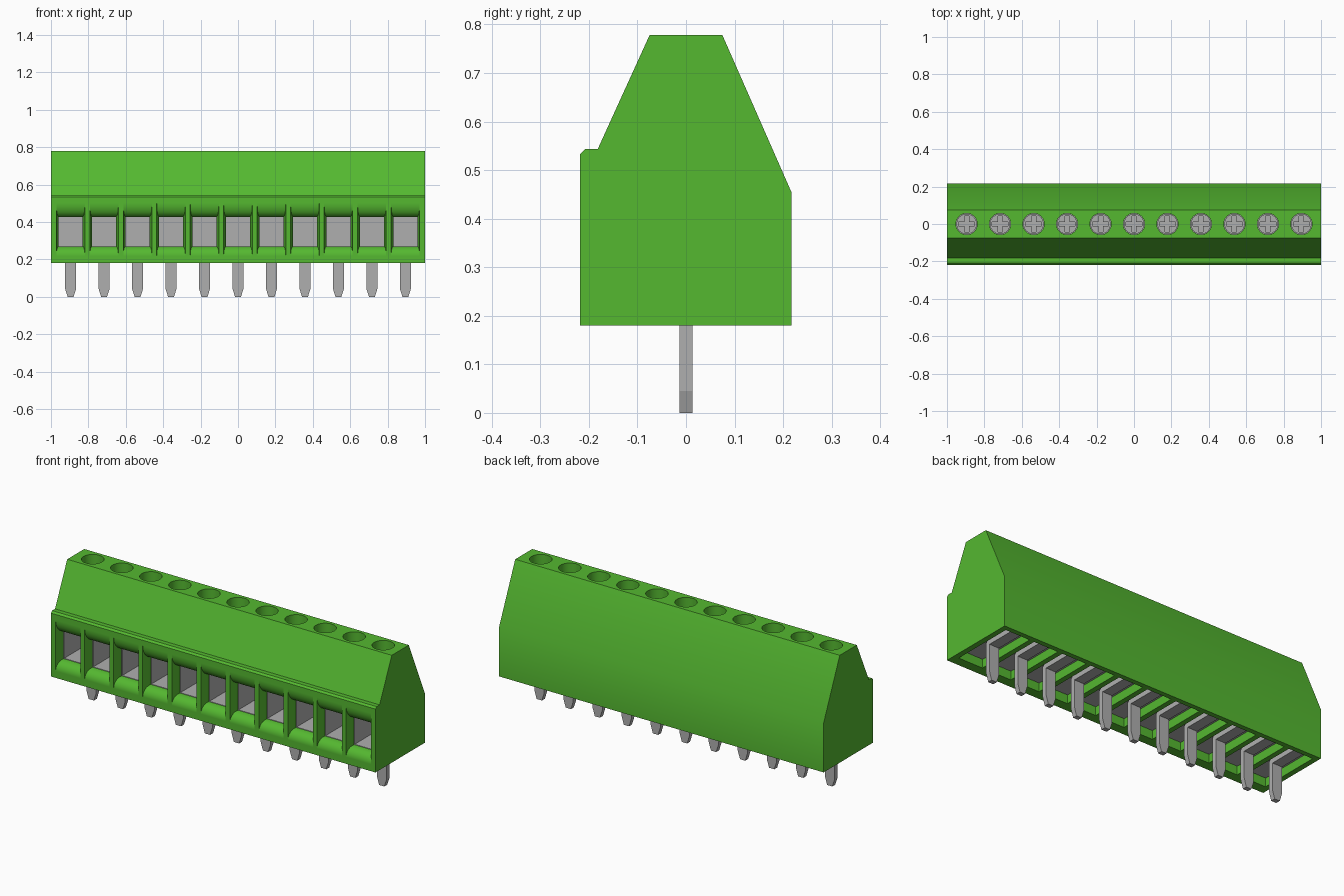
import bpy, bmesh, math

cube = bpy.data.objects.get("Cube")
if cube:
    bpy.data.objects.remove(cube, do_unlink=True)

COUNT, PITCH = 11, 0.179
XS = [(i - (COUNT - 1) / 2) * PITCH for i in range(COUNT)]


def material(name, rgb, rough):
    m = bpy.data.materials.new(name)
    m.use_nodes = True
    m.diffuse_color = (*rgb, 1)
    bsdf = m.node_tree.nodes["Principled BSDF"]
    bsdf.inputs["Base Color"].default_value = (*rgb, 1)
    bsdf.inputs["Roughness"].default_value = rough
    return m


GREEN = material("green plastic", (0.09, 0.48, 0.03), 0.5)
GREY = material("grey metal", (0.43, 0.43, 0.43), 0.5)


def make(name, bm, mat):
    bmesh.ops.recalc_face_normals(bm, faces=bm.faces[:])
    me = bpy.data.meshes.new(name)
    bm.to_mesh(me)
    bm.free()
    me.materials.append(mat)
    ob = bpy.data.objects.new(name, me)
    bpy.context.collection.objects.link(ob)
    return ob


def loft(bm, rings):
    """Closed solid through a list of equal-length point rings."""
    loops = [[bm.verts.new(p) for p in ring] for ring in rings]
    n = len(loops[0])
    for a, b in zip(loops, loops[1:]):
        for i in range(n):
            j = (i + 1) % n
            bm.faces.new((a[i], a[j], b[j], b[i]))
    bm.faces.new(loops[0][::-1])
    bm.faces.new(loops[-1])


def box(bm, x0, x1, y0, y1, z0, z1):
    loft(bm, [[(x0, y0, z), (x1, y0, z), (x1, y1, z), (x0, y1, z)] for z in (z0, z1)])


def cylinder(bm, x, r, z0, z1, n=32):
    ring = [(x + r * math.cos(2 * math.pi * k / n), r * math.sin(2 * math.pi * k / n))
            for k in range(n)]
    loft(bm, [[(px, py, z) for px, py in ring] for z in (z0, z1)])


def cut(ob, cutter):
    """Subtract the cutter, bake the result and drop the cutter."""
    cutter.hide_render = True
    mod = ob.modifiers.new("cut", 'BOOLEAN')
    mod.operation, mod.solver, mod.object = 'DIFFERENCE', 'EXACT', cutter
    deps = bpy.context.evaluated_depsgraph_get()
    baked = bpy.data.meshes.new_from_object(ob.evaluated_get(deps))
    ob.modifiers.remove(mod)
    ob.data = baked
    bpy.data.objects.remove(cutter, do_unlink=True)


def smooth(ob, angle=30):
    bpy.ops.object.select_all(action='DESELECT')
    ob.select_set(True)
    bpy.context.view_layer.objects.active = ob
    bpy.ops.object.shade_smooth_by_angle(angle=math.radians(angle))


def repeat(ob):
    """Place the part once per terminal, sharing the mesh."""
    name = ob.name
    for i, x in enumerate(XS):
        part = ob if i == 0 else ob.copy()
        if i:
            bpy.context.collection.objects.link(part)
        part.name = f"{name}_{i + 1}"
        part.location.x = x


# Housing: side profile extruded along x
profile = [(-0.218, 0.18), (-0.218, 0.533), (-0.208, 0.543), (-0.182, 0.543),
           (-0.075, 0.778), (0.075, 0.778), (0.217, 0.455), (0.217, 0.18)]
bm = bmesh.new()
loft(bm, [[(x, y, z) for y, z in profile] for x in (-1, 1)])
housing = make("housing", bm, GREEN)

# Terminal cavities, open at the bottom
bm = bmesh.new()
for x in XS:
    box(bm, x - 0.075, x + 0.075, -0.165, 0.19, 0.1, 0.465)
cut(housing, make("cavity_cutter", bm, GREEN))

# Screw holes from the top
bm = bmesh.new()
for x in XS:
    cylinder(bm, x, 0.057, 0.44, 0.85)
cut(housing, make("hole_cutter", bm, GREEN))

# Wire entries: funnels with rounded upper and lower lips
STEPS = 6
lips = [(-0.25, 0.0765, 0.075)]
for k in range(STEPS + 1):
    a = math.pi / 2 * k / STEPS
    depth = 0.05 * (1 - math.cos(a))
    lips.append((-0.218 + depth, 0.0765 - 0.0125 * depth / 0.05, 0.075 * (1 - math.sin(a))))
lips.append((-0.12, 0.064, 0))
bm = bmesh.new()
for x in XS:
    loft(bm, [[(x - w, y, 0.27 - 0.7 * f), (x + w, y, 0.27 - 0.7 * f),
               (x + w, y, 0.427 + f), (x - w, y, 0.427 + f)] for y, w, f in lips])
cut(housing, make("entry_cutter", bm, GREEN))
smooth(housing)
weighted = housing.modifiers.new("weighted normals", 'WEIGHTED_NORMAL')
weighted.keep_sharp = True

# Wire clamp: metal cage open to the front
bm = bmesh.new()
box(bm, -0.072, 0.072, -0.16, 0.16, 0.225, 0.27)
box(bm, -0.072, 0.072, -0.16, 0.16, 0.427, 0.46)
box(bm, -0.072, 0.072, 0.0, 0.16, 0.27, 0.427)
for s in (-1, 1):
    box(bm, *sorted((s * 0.064, s * 0.072)), -0.16, 0.0, 0.27, 0.427)
repeat(make("wire_clamp", bm, GREY))

# Solder pin with tapered tip, bent back under the clamp
bm = bmesh.new()
pin = [(-0.03, 0.21), (-0.03, 0.045), (-0.016, 0), (0.016, 0), (0.03, 0.045), (0.03, 0.21)]
loft(bm, [[(x, y, z) for x, z in pin] for y in (-0.013, 0.013)])
bend = [(-0.013, 0.195), (0.17, 0.195), (0.17, 0.225), (0.0, 0.225), (-0.013, 0.212)]
loft(bm, [[(x, y, z) for y, z in bend] for x in (-0.03, 0.03)])
repeat(make("solder_pin", bm, GREY))

# Screw with a cross recess
bm = bmesh.new()
cylinder(bm, 0, 0.054, 0.45, 0.62)
screw = make("screw", bm, GREY)
for long_x in (True, False):
    bm = bmesh.new()
    a, b = (0.042, 0.012) if long_x else (0.012, 0.042)
    box(bm, -a, a, -b, b, 0.595, 0.7)
    cut(screw, make("slot_cutter", bm, GREY))
smooth(screw)
repeat(screw)
